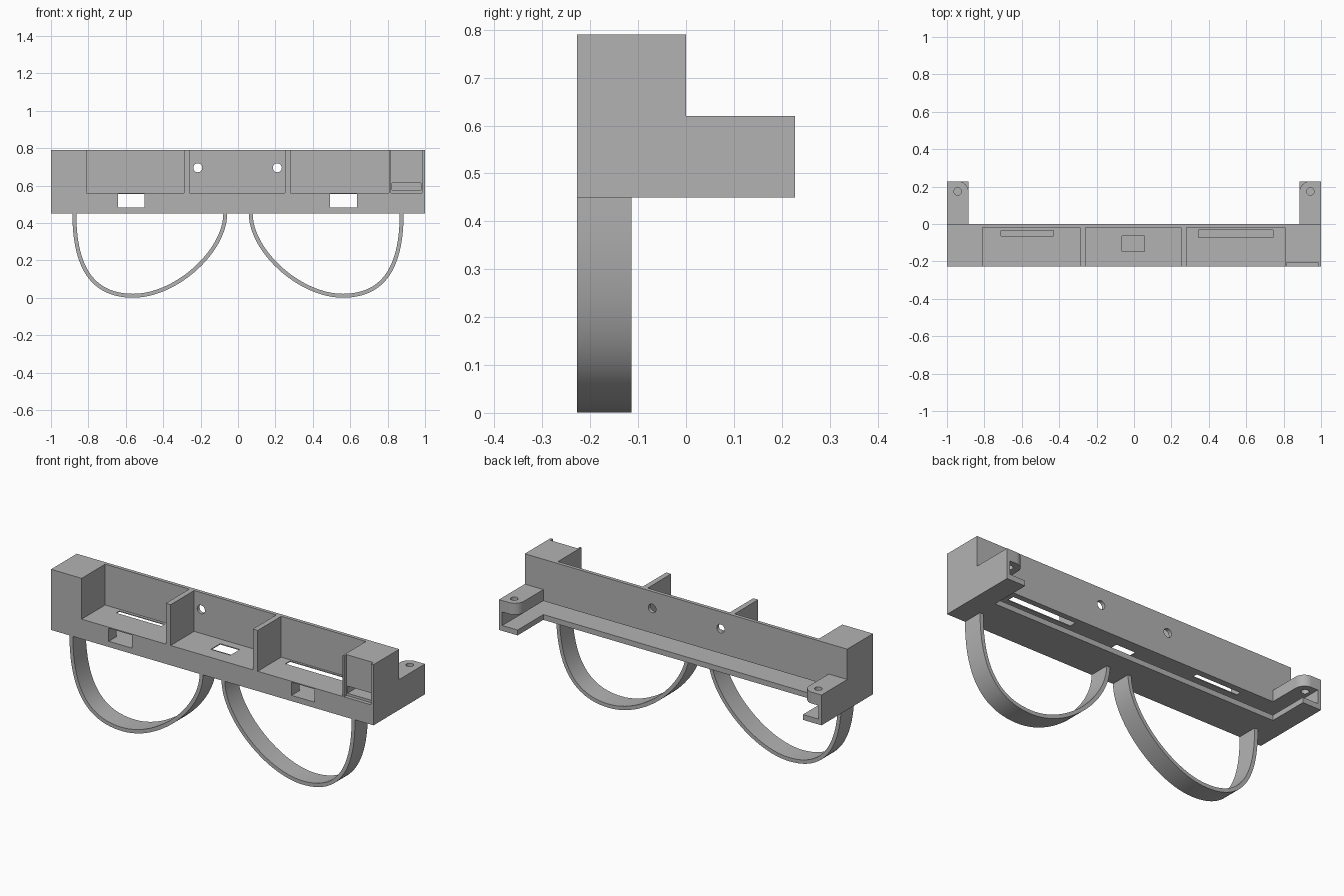
import bpy, bmesh, math
from mathutils import Vector
from mathutils.geometry import interpolate_bezier

cube = bpy.data.objects.get("Cube")
if cube:
    bpy.data.objects.remove(cube, do_unlink=True)

grey = bpy.data.materials.new("plain grey")
grey.use_nodes = True
grey.diffuse_color = (0.45, 0.45, 0.45, 1)
grey.node_tree.nodes["Principled BSDF"].inputs["Base Color"].default_value = (0.45, 0.45, 0.45, 1)


def prism(name, outline, direction):
    """Extrude a closed 3D outline along a direction."""
    bm = bmesh.new()
    face = bm.faces.new([bm.verts.new(p) for p in outline])
    ext = bmesh.ops.extrude_face_region(bm, geom=[face])
    moved = [v for v in ext["geom"] if isinstance(v, bmesh.types.BMVert)]
    bmesh.ops.translate(bm, verts=moved, vec=direction)
    bmesh.ops.recalc_face_normals(bm, faces=bm.faces)
    mesh = bpy.data.meshes.new(name)
    bm.to_mesh(mesh)
    bm.free()
    mesh.materials.append(grey)
    obj = bpy.data.objects.new(name, mesh)
    bpy.context.collection.objects.link(obj)
    return obj


def box(name, x0, x1, y0, y1, z0, z1):
    return prism(name, [(x0, y0, z0), (x1, y0, z0), (x1, y1, z0), (x0, y1, z0)], (0, 0, z1 - z0))


def circle(r, n=32):
    return [(r * math.cos(2 * math.pi * i / n), r * math.sin(2 * math.pi * i / n)) for i in range(n)]


def cut(target, cutter):
    """Subtract the cutter, bake the result and discard the cutter."""
    cutter.hide_render = True
    mod = target.modifiers.new("cut", 'BOOLEAN')
    mod.operation = 'DIFFERENCE'
    mod.solver = 'EXACT'
    mod.object = cutter
    graph = bpy.context.evaluated_depsgraph_get()
    baked = bpy.data.meshes.new_from_object(target.evaluated_get(graph))
    target.modifiers.clear()
    target.data = baked
    bpy.data.objects.remove(cutter, do_unlink=True)


def smooth(obj):
    obj.data.shade_smooth()
    obj.data.set_sharp_from_angle(angle=math.radians(30))


SHELF, ROOF, FLOOR = 0.561, 0.556, 0.48
body = box("tray_body", -1, 1, -0.228, 0.228, 0.45, 0.79)

# Space behind the back wall, leaving two low end arms
cut(body, box("c", -2, 2, 0, 1, 0.62, 1))
cut(body, box("c", -0.885, 0.885, 0, 1, 0.3, 1))

# Channel under the shelf, open to the rear
cut(body, box("c", -0.98, 0.98, -0.16, 1, FLOOR, ROOF))

# Three open bays
for x0, x1 in ((-0.81, -0.288), (-0.258, 0.252), (0.282, 0.808)):
    cut(body, box("c", x0, x1, -1, -0.02, SHELF, 1))

# Slots in the shelf
for x0, x1, y0, y1 in ((-0.71, -0.43, -0.065, -0.036),
                       (-0.065, 0.057, -0.148, -0.065),
                       (0.345, 0.742, -0.073, -0.032)):
    cut(body, box("c", x0, x1, y0, y1, 0.52, 0.6))

# Front windows
for x0 in (-0.642, 0.492):
    cut(body, box("c", x0, x0 + 0.143, -1, -0.12, FLOOR + 0.002, ROOF - 0.001))

# Shallow end pocket with a deeper slot
cut(body, box("c", 0.818, 0.985, -1, -0.207, SHELF, 1))
cut(body, box("c", 0.824, 0.978, -1, -0.12, 0.575, 0.615))

# Round holes through the back wall
for cx in (-0.215, 0.21):
    cut(body, prism("c", [(cx + a, -0.1, 0.695 + b) for a, b in circle(0.024)], (0, 0.2, 0)))

# Arm lids: screw hole and rounded inner corner
for s in (-1, 1):
    cut(body, prism("c", [(s * 0.943 + a, 0.174 + b, 0.52) for a, b in circle(0.02)], (0, 0, 0.2)))
    r, cx, cy = 0.055, 0.94, 0.173
    arc = [(s * (cx - r * math.cos(t * math.pi / 20)), cy + r * math.sin(t * math.pi / 20), 0.52)
           for t in range(11)]
    corner = [(s * cx, 0.3, 0.52), (s * 0.8, 0.3, 0.52), (s * 0.8, cy, 0.52)]
    cut(body, prism("c", arc + corner, (0, 0, 0.2)))
smooth(body)

# Hanging loops: a thin ribbon along two curves, mirrored
segments = (((0.875, 0.452), (0.875, 0.15), (0.77, 0.011), (0.56, 0.011)),
            ((0.56, 0.011), (0.33, 0.011), (0.068, 0.25), (0.068, 0.452)))
path = []
for seg in segments:
    pts = interpolate_bezier(*[Vector((x, 0, z)) for x, z in seg], 28)
    path += pts[1:] if path else pts
inner, outer = [], []
for i, p in enumerate(path):
    d = (path[min(i + 1, len(path) - 1)] - path[max(i - 1, 0)]).normalized()
    n = Vector((d.z, 0, -d.x)) * 0.0105
    inner.append(p + n)
    outer.append(p - n)
ribbon = inner + outer[::-1]
for s, name in ((1, "left_loop"), (-1, "right_loop")):
    outline = [(s * p.x, -0.228, p.z) for p in ribbon]
    smooth(prism(name, outline, (0, 0.114, 0)))
